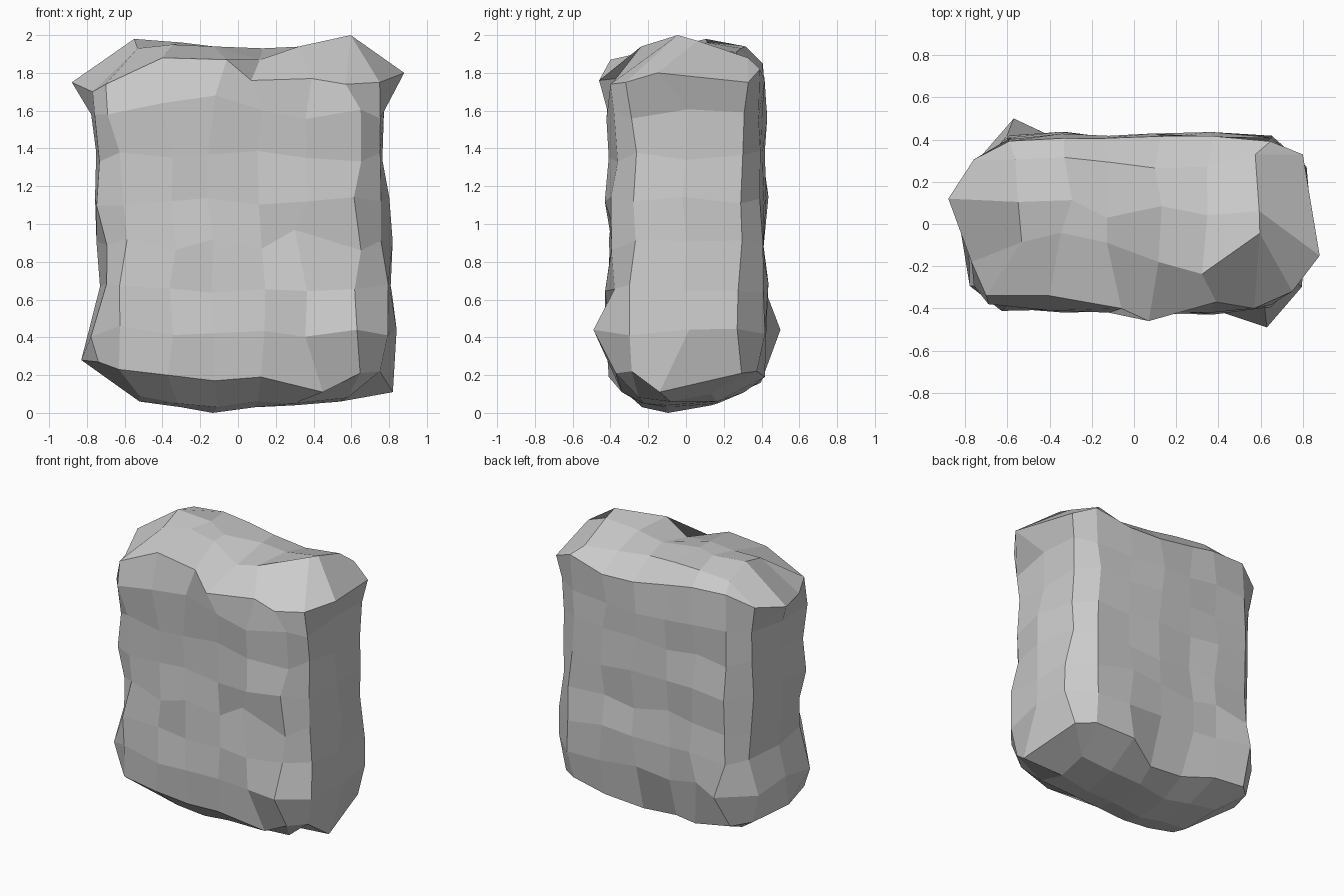
import bpy, random
random.seed(4)

# Horizontal sections: z, left x, right x, front y, back y
levels = [(0.20, -.76, .79, -.40, .40), (0.43, -.78, .82, -.41, .42),
          (0.66, -.74, .82, -.41, .42), (0.89, -.74, .80, -.39, .41),
          (1.12, -.75, .79, -.40, .42), (1.36, -.74, .76, -.39, .40),
          (1.58, -.76, .79, -.41, .41), (1.77, -.80, .82, -.40, .40)]
cols = [-.61, -.35, -.14, .12, .37, .63]
rows = [-.28, .0, .29]

# Uneven rim heights, in order: front 6, right 3, back 6, left 3
rim_low = [.23, .20, .17, .19, .12, .21, .22, .11, .21,
           .22, .19, .11, .13, .16, .20, .22, .26, .27]
rim_high = [1.74, 1.88, 1.87, 1.76, 1.77, 1.74, 1.76, 1.80, 1.74,
            1.82, 1.76, 1.77, 1.82, 1.85, 1.86, 1.78, 1.75, 1.70]
# Lumpy top and underside, front row to back row: heights and y
top_z = [[1.93, 1.95, 1.94, 1.87, 1.94, 2.00],
         [1.98, 1.96, 1.94, 1.93, 1.94, 1.97],
         [1.92, 1.94, 1.93, 1.91, 1.88, 1.88]]
top_y = [[-.08, -.05, -.09, -.17, -.22, -.06],
         [.12, .10, .05, .08, .06, .08],
         [.32, .30, .28, .27, .29, .31]]
low_z = [[.09, .05, .03, .06, .05, .08],
         [.06, .03, .00, .03, .04, .06],
         [.10, .06, .04, .05, .06, .10]]
low_y = [[-.24] * 6, [-.10] * 6, [.15] * 6]
# Standout corners: (level, ring index) -> position
knobs = {(1, 5): (.63, -.49, .44), (1, 14): (-.57, .50, .44),
         (0, 4): (.45, -.34, .11), (0, 7): (.82, -.14, .11),
         (0, 11): (.12, .31, .11), (0, 12): (-.14, .31, .13),
         (0, 16): (-.83, .02, .28),
         (7, 0): (-.70, -.34, 1.74), (7, 1): (-.40, -.34, 1.88),
         (7, 2): (-.06, -.40, 1.87), (7, 3): (.07, -.46, 1.76),
         (7, 4): (.39, -.37, 1.77), (7, 5): (.57, -.40, 1.74),
         (7, 6): (.75, -.32, 1.75), (7, 7): (.88, -.15, 1.80),
         (7, 8): (.80, .33, 1.75), (7, 16): (-.88, .12, 1.75),
         (7, 17): (-.77, -.18, 1.70), (6, 0): (-.69, -.38, 1.58),
         (6, 1): (-.40, -.41, 1.64), (6, 2): (-.12, -.42, 1.68),
         (4, 4): (.37, -.43, 1.12), (3, 4): (.30, -.38, .97)}


def jit(a):
    return random.uniform(-a, a)


verts, faces = [], []

# Stacked rings around the body
n = 18
for k, (z, xl, xr, yf, yb) in enumerate(levels):
    ring = [(x, yf * (.96 if abs(x) > .6 else 1)) for x in cols]
    ring += [(xr * (.97 if y else 1), y) for y in rows]
    ring += [(x, yb * (.97 if abs(x) > .6 else 1)) for x in reversed(cols)]
    ring += [(xl * (.97 if y else 1), y) for y in reversed(rows)]
    for i, (x, y) in enumerate(ring):
        h = z + jit(.03)
        if k == 0:
            h = rim_low[i]
        if k == len(levels) - 1:
            h = rim_high[i]
        p = (x + jit(.025), y + jit(.02), h)
        verts.append(knobs.get((k, i), p))
for k in range(len(levels) - 1):
    for i in range(n):
        a, b = k * n + i, k * n + (i + 1) % n
        faces.append((a, b, b + n, a + n))


def cap(base, heights, ys, sx, flip):
    """Close a ring with a lumpy grid of facets."""
    grid = [[None] + [base + i for i in range(6)] + [None]]
    for j in range(3):
        row = [base + 17 - j]
        for i, x in enumerate(cols):
            verts.append((x * sx + jit(.03), ys[j][i] + jit(.02), heights[j][i]))
            row.append(len(verts) - 1)
        grid.append(row + [base + 6 + j])
    grid.append([None] + [base + 14 - i for i in range(6)] + [None])
    for j in range(4):
        for i in range(7):
            f = [grid[j][i], grid[j][i + 1], grid[j + 1][i + 1], grid[j + 1][i]]
            f = [v for v in f if v is not None]
            faces.append(tuple(reversed(f)) if flip else tuple(f))


cap((len(levels) - 1) * n, top_z, top_y, .92, False)
cap(0, low_z, low_y, .88, True)

# Boulder
mesh = bpy.data.meshes.new("boulder")
mesh.from_pydata(verts, [], faces)
mesh.validate()
mesh.update()
boulder = bpy.data.objects.new("boulder", mesh)
bpy.context.collection.objects.link(boulder)
